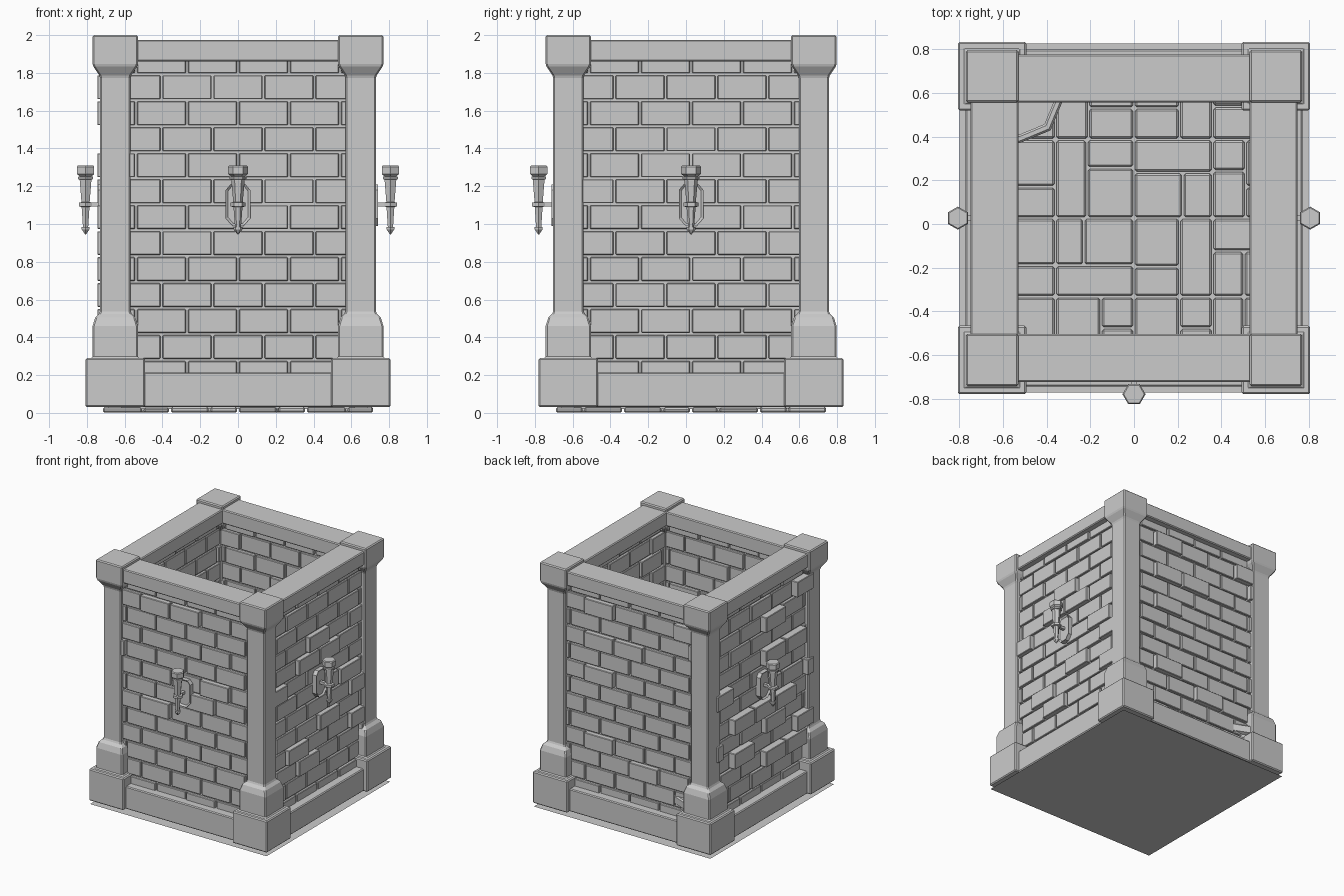
import bpy, bmesh, math, random
from mathutils import Matrix, Vector

if "Cube" in bpy.data.objects:
    bpy.data.objects.remove(bpy.data.objects["Cube"])

random.seed(7)
CY = 0.027                      # the tower sits slightly back, the front torch balances it


def finish(name, bm, angle=0.0, bevel=0.0):
    bmesh.ops.recalc_face_normals(bm, faces=bm.faces)
    me = bpy.data.meshes.new(name)
    bm.to_mesh(me)
    bm.free()
    ob = bpy.data.objects.new(name, me)
    bpy.context.collection.objects.link(ob)
    ob.location = (0, CY, 0)
    ob.rotation_euler = (0, 0, math.radians(angle))
    if bevel:
        mod = ob.modifiers.new("bevel", 'BEVEL')
        mod.width, mod.segments = bevel, 1
        mod.limit_method = 'ANGLE'
    return ob


def box(bm, x0, x1, y0, y1, z0, z1):
    m = (Matrix.Translation(((x0 + x1) / 2, (y0 + y1) / 2, (z0 + z1) / 2))
         @ Matrix.Diagonal((x1 - x0, y1 - y0, z1 - z0, 1)))
    bmesh.ops.create_cube(bm, size=1, matrix=m)


def loft(bm, profile, n, cx, cy, turn=0.0):
    """n-sided solid through (radius, z) points"""
    rings = []
    for r, z in profile:
        rings.append([bm.verts.new((cx + r * math.cos(turn + math.tau * i / n),
                                    cy + r * math.sin(turn + math.tau * i / n), z))
                      for i in range(n)])
    for a, b in zip(rings, rings[1:]):
        for i in range(n):
            j = (i + 1) % n
            bm.faces.new((a[i], a[j], b[j], b[i]))
    bm.faces.new(rings[0][::-1])
    bm.faces.new(rings[-1])


# ground sheet under everything
bm = bmesh.new()
bmesh.ops.create_grid(bm, x_segments=1, y_segments=1, size=0.8)
finish("ground_sheet", bm)

# floor tiles: 4 x 4 cells, each split into three slabs
# recipe: (axis of first split, ratio, which part splits again, second ratio)
recipes = {(1, 2): (0, 0.4, 1, 0.64), (2, 2): (1, 0.58, 0, 0.62),
           (1, 1): (1, 0.4, 1, 0.36), (2, 1): (0, 0.58, 0, 0.38)}


def split(rect, axis, t):
    x0, x1, y0, y1 = rect
    if axis == 0:
        m = x0 + (x1 - x0) * t
        return [(x0, m, y0, y1), (m, x1, y0, y1)]
    m = y0 + (y1 - y0) * t
    return [(x0, x1, y0, m), (x0, x1, m, y1)]


bm = bmesh.new()
C = 0.36
for i in range(4):
    for j in range(4):
        rect = (-0.72 + i * C, -0.72 + (i + 1) * C, -0.72 + j * C, -0.72 + (j + 1) * C)
        given = (i, j) in recipes
        axis, t, part, t2 = recipes.get((i, j), (random.choice((0, 1)), random.choice((0.42, 0.58)),
                                                 random.choice((0, 1)), random.choice((0.4, 0.6))))
        parts = split(rect, axis, t)
        tiles = split(parts.pop(part), 1 - axis, t2)
        tiles += parts if given else split(parts[0], 1 - axis, 1 - t2)
        for x0, x1, y0, y1 in tiles:
            g = 0.005
            box(bm, x0 + g, x1 - g, y0 + g, y1 - g, 0.001, 0.026 + random.uniform(0, 0.008))
finish("floor_tiles", bm, bevel=0.008)

# corner pillars with plinth, flared foot and capital
pillar = [(0.157, 0.03), (0.157, 0.29), (0.12, 0.29), (0.12, 0.46), (0.106, 0.505), (0.08, 0.53),
          (0.08, 1.78), (0.12, 1.84), (0.12, 2.0)]
for k, label in enumerate(("front_right", "back_right", "back_left", "front_left")):
    bm = bmesh.new()
    loft(bm, [(r * math.sqrt(2), z) for r, z in pillar], 4, 0.65, -0.65, math.pi / 4)
    finish("pillar_" + label, bm, 90 * k, 0.008)

# the four sides: mortar core, bricks, top and bottom beams
for k, side in enumerate(("front", "right", "back", "left")):
    bm = bmesh.new()
    box(bm, -0.62, 0.62, -0.685, -0.6, 0.02, 1.92)
    finish("mortar_" + side, bm, 90 * k)

    bm = bmesh.new()
    L, H, gap = 0.27, 0.1375, 0.006
    for row in range(13):
        z = 0.1425 + row * H
        if z > 1.85:
            continue
        shift = L / 2 if row % 2 else 0
        for c in range(-3, 4):
            x0 = max(c * L + shift + gap, -0.62)
            x1 = min((c + 1) * L + shift - gap, 0.62)
            if x1 - x0 < 0.03:
                continue
            out = 0.7 + random.choice((0, 0, 0.004, 0.008))
            if 1 < row < 12 and random.random() < (0.2 if side == "left" else 0.1):
                out = 0.745 if side == "left" else 0.725
            box(bm, x0, x1, -out, -0.585 + random.choice((0, 0, 0.006, 0.012)),
                z + gap, z + H - gap)
    finish("bricks_" + side, bm, 90 * k, 0.004)

    bm = bmesh.new()
    box(bm, -0.6, 0.6, -0.75, -0.53, 1.86, 1.975)
    finish("top_beam_" + side, bm, 90 * k, 0.007)
    bm = bmesh.new()
    box(bm, -0.6, 0.6, -0.772, -0.53, 0.03, 0.215)
    finish("bottom_beam_" + side, bm, 90 * k, 0.007)

# wall torches on front, right and left
torch = [(0.003, 0.945), (0.024, 0.972), (0.024, 0.983), (0.016, 0.985), (0.024, 1.09),
         (0.04, 1.093), (0.04, 1.113), (0.025, 1.116), (0.036, 1.235), (0.045, 1.238),
         (0.045, 1.25), (0.036, 1.252), (0.053, 1.265), (0.053, 1.303), (0.047, 1.31)]
plate = [(-0.03, 0.99), (0.03, 0.99), (0.065, 1.03), (0.065, 1.18), (0.04, 1.21),
         (-0.04, 1.21), (-0.065, 1.18), (-0.065, 1.03)]
for k, side in ((0, "front"), (1, "right"), (3, "left")):
    bm = bmesh.new()
    loft(bm, torch, 6, 0, -0.807)
    finish("torch_" + side, bm, 90 * k)

    # wall plate with a recessed panel, and the arm holding the torch
    bm = bmesh.new()
    f = bm.faces.new([bm.verts.new((x, -0.695, z)) for x, z in plate])
    ext = bmesh.ops.extrude_face_region(bm, geom=[f])
    bmesh.ops.translate(bm, vec=(0, -0.045, 0),
                        verts=[v for v in ext["geom"] if isinstance(v, bmesh.types.BMVert)])
    front = min(bm.faces, key=lambda q: q.calc_center_median().y)
    bmesh.ops.recalc_face_normals(bm, faces=bm.faces)
    bmesh.ops.inset_region(bm, faces=[front], thickness=0.014)
    bmesh.ops.translate(bm, vec=(0, 0.012, 0), verts=front.verts)
    box(bm, -0.012, 0.012, -0.79, -0.72, 1.092, 1.114)
    finish("torch_bracket_" + side, bm, 90 * k)

# eight-sided vessel in the back left corner, its rim pushing into the wall
vessel = [(0.13, 0.02), (0.17, 0.12), (0.175, 0.3), (0.202, 0.31), (0.202, 0.365), (0.192, 0.375),
          (0.172, 0.375), (0.162, 0.365), (0.162, 0.33)]
bm = bmesh.new()
loft(bm, vessel, 8, -0.525, 0.545)
finish("corner_vessel", bm)
